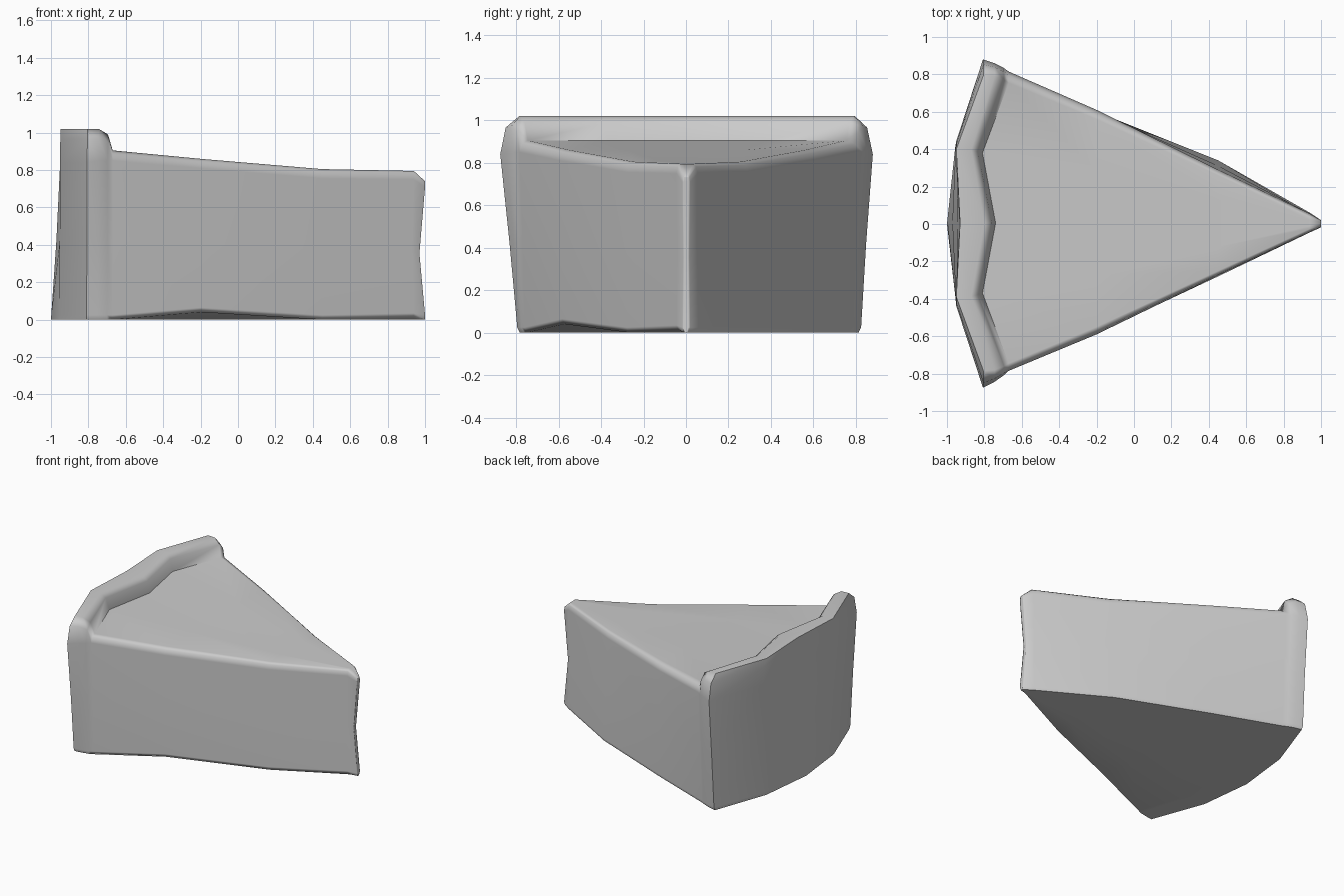
import bpy, bmesh
from mathutils import Vector

if "Cube" in bpy.data.objects:
    bpy.data.objects.remove(bpy.data.objects["Cube"])

VS = (-1, -0.5, 0, 0.5, 1)
SIDES = 4


def across(xs, v):
    # x offset across the slice: edge, halfway, centre
    return xs[{1: 0, 0.5: 1, 0: 2}[abs(v)]]


def ring(xt, zt, wt, zs, wp, wn, xb, bp, bn, zb=0, dent=0):
    """Closed section: top, right wall, bottom, left wall."""
    top = [Vector((across(xt, v), v * wt + 0.005, zt)) for v in VS]
    bottom = [Vector((across(xb, v), v * ((bp if v > 0 else bn) - 0.012),
                      zb if v == -1 else 0)) for v in VS]

    def wall(sign, ws, wb, z0):
        x0, x1 = xt[0], xb[0]
        drop = zt - zs
        return [Vector((x0, sign * (wt + 0.7 * (ws - wt)), zt - 0.3 * drop)),
                Vector(((x0 + x1) / 2, sign * ws, zs)),
                Vector(((x0 + x1) / 2 - dent, sign * ((ws + wb) / 2 - 0.004), zs * 0.5)),
                Vector((x1, sign * wb, z0 + 0.025))]

    return (top + wall(1, wp, bp, 0) + bottom[::-1]
            + wall(-1, wn, bn, zb)[::-1])


def flat(x):
    return (x, x, x)


# sections from the pointed tip back to the raised crust
sections = [
    ring(flat(1), 0.74, 0.008, 0.71, 0.02, 0.018, flat(1), 0.02, 0.018, 0, 0.03),
    ring(flat(0.94), 0.795, 0.03, 0.75, 0.055, 0.045, flat(0.94), 0.06, 0.045, 0.01, 0.01),
    ring(flat(0.45), 0.805, 0.255, 0.755, 0.29, 0.275, flat(0.45), 0.34, 0.28),
    ring(flat(-0.2), 0.86, 0.555, 0.81, 0.61, 0.59, flat(-0.2), 0.60, 0.585, 0.04),
    ring((-0.67, -0.81, -0.74), 0.905, 0.75, 0.85, 0.815, 0.785,
         (-0.67, -0.8, -0.8), 0.775, 0.76),
    ring((-0.695, -0.835, -0.76), 0.99, 0.765, 0.85, 0.835, 0.81,
         (-0.70, -0.85, -0.87), 0.79, 0.775),
    ring((-0.745, -0.87, -0.80), 1.02, 0.785, 0.85, 0.86, 0.845,
         (-0.75, -0.9, -0.93), 0.81, 0.785),
    ring((-0.805, -0.95, -0.93), 1.02, 0.79, 0.84, 0.88, 0.875,
         (-0.81, -0.955, -1), 0.825, 0.795),
]

bm = bmesh.new()
loops = [[bm.verts.new(p) for p in s] for s in sections]
n = len(loops[0])
for a, b in zip(loops, loops[1:]):
    for i in range(n):
        j = (i + 1) % n
        bm.faces.new((a[i], a[j], b[j], b[i]))


def cap(loop):
    # grid filling an end section
    top, bot = loop[:5], loop[13:8:-1]
    rows = [top]
    for k in range(1, SIDES + 1):
        left, right = loop[n - k], loop[4 + k]
        row = [left]
        for c in (1, 2, 3):
            p = left.co.lerp(right.co, c / 4)
            t = (top[c].co.z - p.z) / (top[c].co.z - bot[c].co.z)
            p.x = top[c].co.x * (1 - t) + bot[c].co.x * t
            if c in (1, 3) or loop is loops[0]:
                p.x = min(p.x, left.co.x) if loop is loops[0] else p.x
            row.append(bm.verts.new(p))
        rows.append(row + [right])
    rows.append(bot)
    for r, s in zip(rows, rows[1:]):
        for c in range(4):
            bm.faces.new((r[c], r[c + 1], s[c + 1], s[c]))


cap(loops[0])
cap(loops[-1])
bmesh.ops.recalc_face_normals(bm, faces=bm.faces)

mesh = bpy.data.meshes.new("pie_slice")
bm.to_mesh(mesh)
bm.free()
pie = bpy.data.objects.new("pie_slice", mesh)
bpy.context.collection.objects.link(pie)

# soft shading with broad faces kept flat
bpy.context.view_layer.objects.active = pie
pie.select_set(True)
bpy.ops.object.shade_smooth_by_angle(angle=1.1)
wn = pie.modifiers.new("weighted_normals", 'WEIGHTED_NORMAL')
wn.keep_sharp = True
